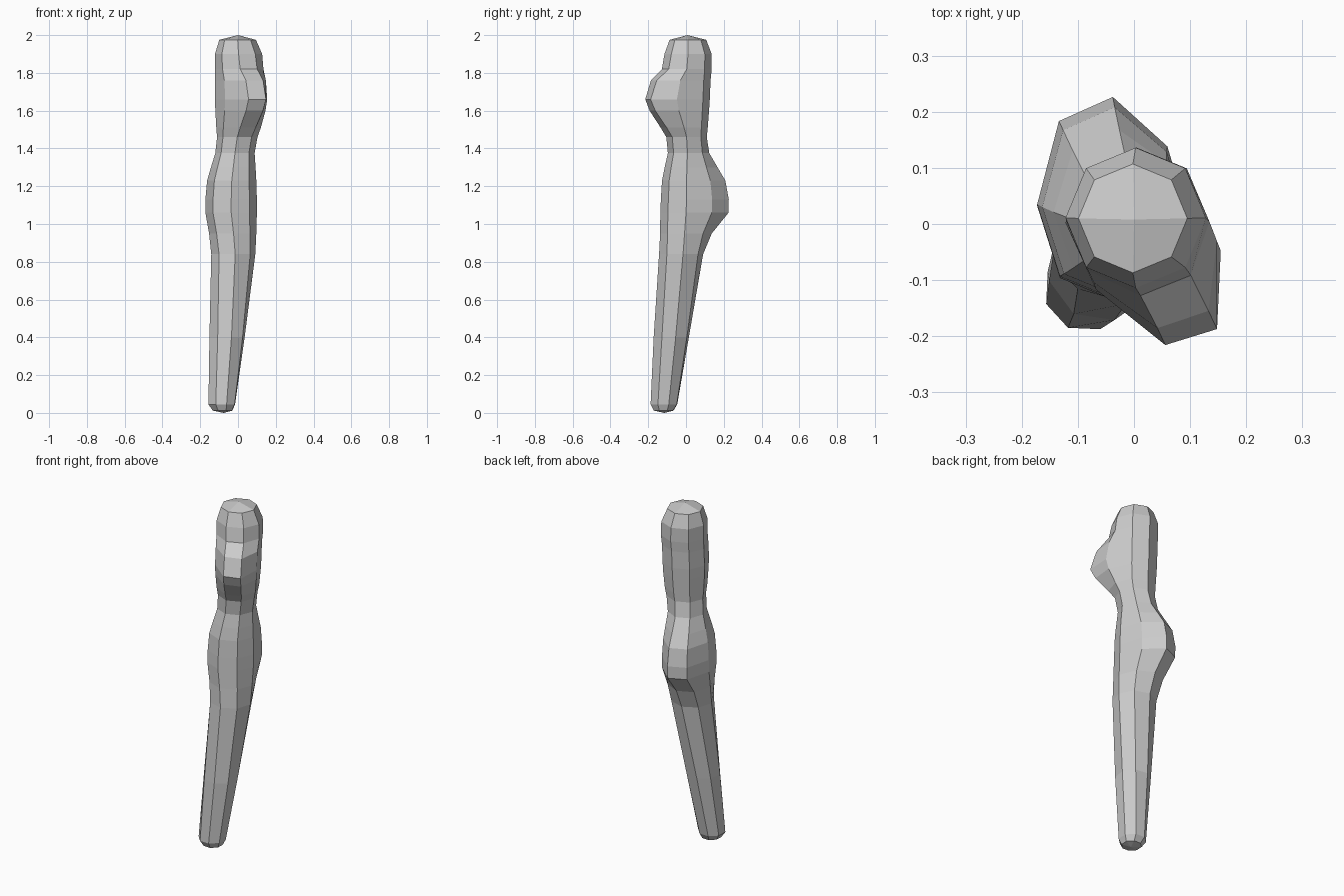
import bpy, bmesh
from math import cos, sin, radians

SIDES = 8
# z, centre x, centre y, radius, twist, upper knob push, lower knob push
RINGS = [
    (0.012, -0.082, -0.118, 0.055, 20, 0, 0),
    (0.045, -0.086, -0.117, 0.075, 20, 0, 0),
    (0.40, -0.058, -0.078, 0.096, 14, 0, 0),
    (0.84, -0.025, -0.026, 0.117, 5, 0, 0.0),
    (0.95, -0.028, -0.012, 0.125, 2, 0, 0.025),
    (1.06, -0.036, 0.0, 0.136, 0, 0, 0.095),
    (1.13, -0.036, 0.003, 0.136, 0, 0, 0.093),
    (1.23, -0.033, 0.003, 0.130, 0, 0, 0.080),
    (1.30, -0.025, 0.005, 0.118, 0, 0, 0.047),
    (1.375, -0.016, 0.008, 0.104, 0, 0, 0.012),
    (1.46, -0.004, 0.003, 0.107, 0, 0.0, 0),
    (1.51, 0.0, 0.0, 0.115, 0, 0.025, 0),
    (1.60, 0.002, 0.0, 0.122, 0, 0.092, 0),
    (1.66, 0.002, 0.002, 0.124, 0, 0.122, 0),
    (1.76, 0.003, 0.006, 0.124, 0, 0.088, 0),
    (1.82, 0.005, 0.010, 0.126, 0, 0.015, 0),
    (1.90, 0.003, 0.011, 0.125, 0, 0, 0),
    (1.975, -0.002, 0.010, 0.097, 0, 0, 0),
]
# direction of push and angle around the shaft where each knob is centred
UPPER = (0.50, -0.87, -62)
LOWER = (-0.02, 1.0, 110)


def push(knob, amount, angle):
    w = amount * max(0.0, cos(radians(angle - knob[2])))
    return knob[0] * w, knob[1] * w


bm = bmesh.new()
loops = []
for z, cx, cy, r, twist, up, low in RINGS:
    loop = []
    for i in range(SIDES):
        a = 360 * i / SIDES
        t = radians(a + twist)
        ux, uy = push(UPPER, up, a)
        lx, ly = push(LOWER, low, a)
        loop.append(bm.verts.new((cx + r * cos(t) + ux + lx,
                                  cy + r * sin(t) + uy + ly, z)))
    loops.append(loop)

# Tapering shaft walls
for a, b in zip(loops, loops[1:]):
    for i in range(SIDES):
        j = (i + 1) % SIDES
        bm.faces.new((a[i], a[j], b[j], b[i]))

# Domed top of four quads, and blunt tip
apex = bm.verts.new((0, 0.008, 2.0))
top = loops[-1]
for i in range(0, SIDES, 2):
    bm.faces.new((apex, top[i], top[i + 1], top[(i + 2) % SIDES]))
tip = bm.verts.new((-0.075, -0.115, 0.0))
foot = loops[0]
for i in range(SIDES):
    bm.faces.new((tip, foot[(i + 1) % SIDES], foot[i]))

bmesh.ops.recalc_face_normals(bm, faces=bm.faces)
mesh = bpy.data.meshes.new("knobbly_club")
bm.to_mesh(mesh)
bm.free()
club = bpy.data.objects.new("knobbly_club", mesh)
bpy.context.collection.objects.link(club)
